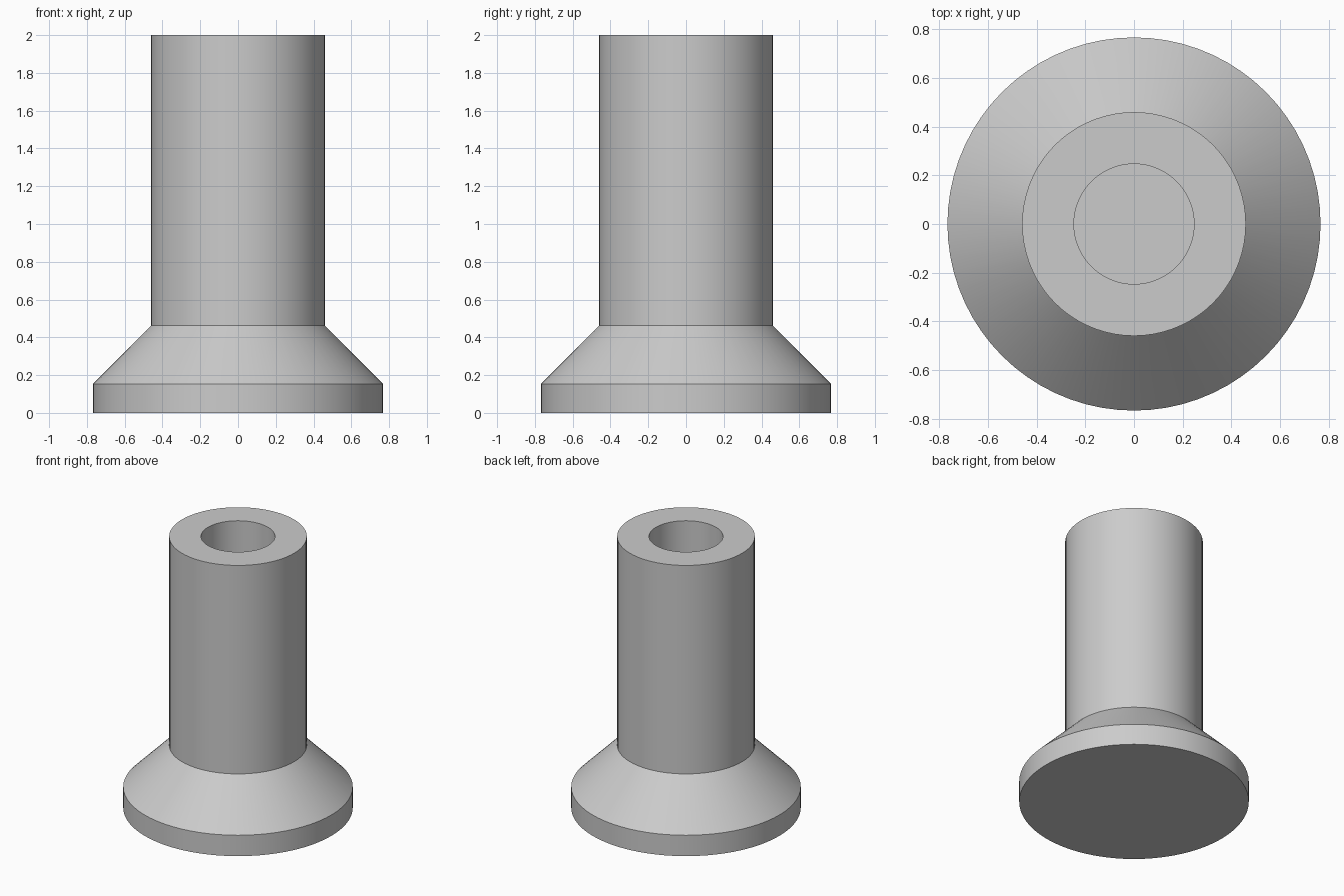
import bpy, bmesh, math

cube = bpy.data.objects.get("Cube")
if cube:
    bpy.data.objects.remove(cube, do_unlink=True)

SIDES = 72

# Plain grey material
grey = bpy.data.materials.new("plain_grey")
grey.use_nodes = True
colour = (0.6, 0.6, 0.6, 1)
grey.diffuse_color = colour
grey.node_tree.nodes["Principled BSDF"].inputs["Base Color"].default_value = colour


def turned_part(name, profile):
    """Stack rings of (radius, height) and cap both ends."""
    bm = bmesh.new()
    rings = []
    for r, z in profile:
        rings.append([bm.verts.new((r * math.cos(a), r * math.sin(a), z))
                      for a in (math.tau * i / SIDES for i in range(SIDES))])
    for low, high in zip(rings, rings[1:]):
        for i in range(SIDES):
            j = (i + 1) % SIDES
            bm.faces.new((low[i], low[j], high[j], high[i]))
    bm.faces.new(rings[0])
    bm.faces.new(rings[-1])
    bmesh.ops.recalc_face_normals(bm, faces=bm.faces)
    mesh = bpy.data.meshes.new(name)
    bm.to_mesh(mesh)
    bm.free()
    obj = bpy.data.objects.new(name, mesh)
    bpy.context.collection.objects.link(obj)
    mesh.materials.append(grey)
    bpy.ops.object.select_all(action="DESELECT")
    obj.select_set(True)
    bpy.context.view_layer.objects.active = obj
    bpy.ops.object.shade_smooth_by_angle(angle=math.radians(30))
    return obj


# Base disc, cone, shaft, then down the blind bore to its floor
turned_part("flanged_sleeve", [
    (0.767, 0), (0.767, 0.154),
    (0.46, 0.463), (0.46, 2),
    (0.247, 2), (0.247, 0.463),
])
